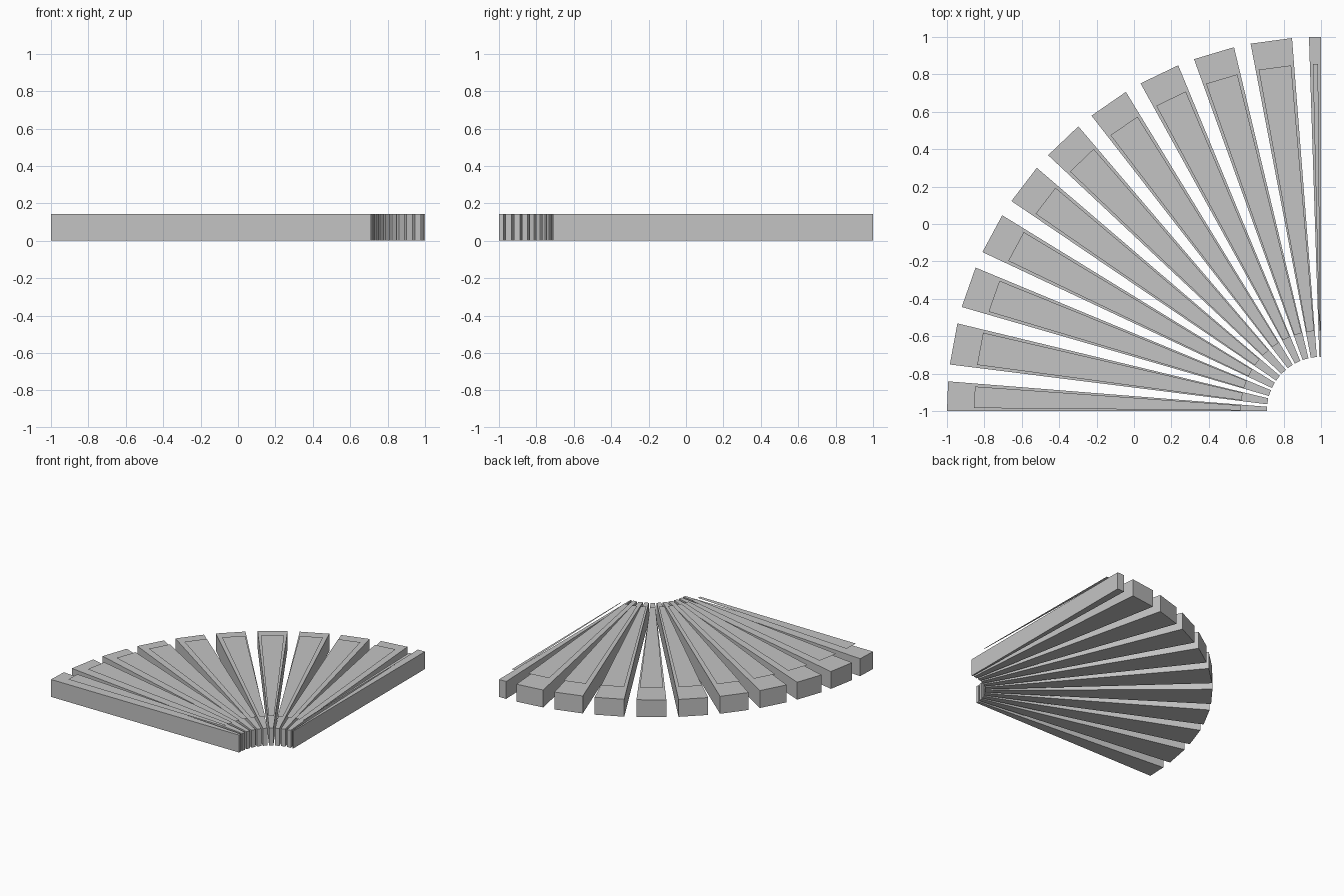
import bpy, bmesh
from math import cos, sin, radians

# Remove the default object
cube = bpy.data.objects.get("Cube")
if cube:
    bpy.data.objects.remove(cube, do_unlink=True)

# Dimensions
CENTRE = (1.0, -1.0)
INNER, OUTER = 0.29, 2.0
HEIGHT = 0.143
PANEL_INNER, PANEL_OUTER = 0.43, 1.855
PANEL_Z = 0.176
PANEL_MARGIN = 0.5
COUNT, PITCH, WIDTH, START = 11, 9.0, 6.4, -1.85

# Single grey material
grey = bpy.data.materials.new("plain_grey")
grey.use_nodes = True
colour = (0.55, 0.55, 0.55, 1.0)
grey.diffuse_color = colour
grey.node_tree.nodes["Principled BSDF"].inputs["Base Color"].default_value = colour


def polar(radius, degrees, z):
    """Point on the fan, measured clockwise from the front edge."""
    a = radians(degrees)
    return (CENTRE[0] - radius * cos(a), CENTRE[1] + radius * sin(a), z)


def sector(name, r0, r1, a0, a1, z, height=0.0):
    """Straight-ended sector, extruded upwards if it has a height."""
    bm = bmesh.new()
    corners = [(r0, a0), (r0, a1), (r1, a1), (r1, a0)]
    face = bm.faces.new([bm.verts.new(polar(r, a, z)) for r, a in corners])
    if height:
        top = bmesh.ops.extrude_face_region(bm, geom=[face])["geom"]
        moved = [v for v in top if isinstance(v, bmesh.types.BMVert)]
        bmesh.ops.translate(bm, verts=moved, vec=(0, 0, height))
        bmesh.ops.recalc_face_normals(bm, faces=bm.faces)
    else:
        bm.normal_update()
        if face.normal.z < 0:
            face.normal_flip()
    mesh = bpy.data.meshes.new(name)
    bm.to_mesh(mesh)
    bm.free()
    mesh.materials.append(grey)
    obj = bpy.data.objects.new(name, mesh)
    bpy.context.collection.objects.link(obj)


# Wedge blades with a thin panel floating over each; the end ones are cut at the quarter
for i in range(COUNT):
    a0 = max(START + i * PITCH, 0)
    a1 = min(START + i * PITCH + WIDTH, 90)
    sector(f"blade_{i + 1}", INNER, OUTER, a0, a1, 0, HEIGHT)
    sector(f"top_panel_{i + 1}", PANEL_INNER, PANEL_OUTER,
           a0 + PANEL_MARGIN, a1 - PANEL_MARGIN, PANEL_Z)
